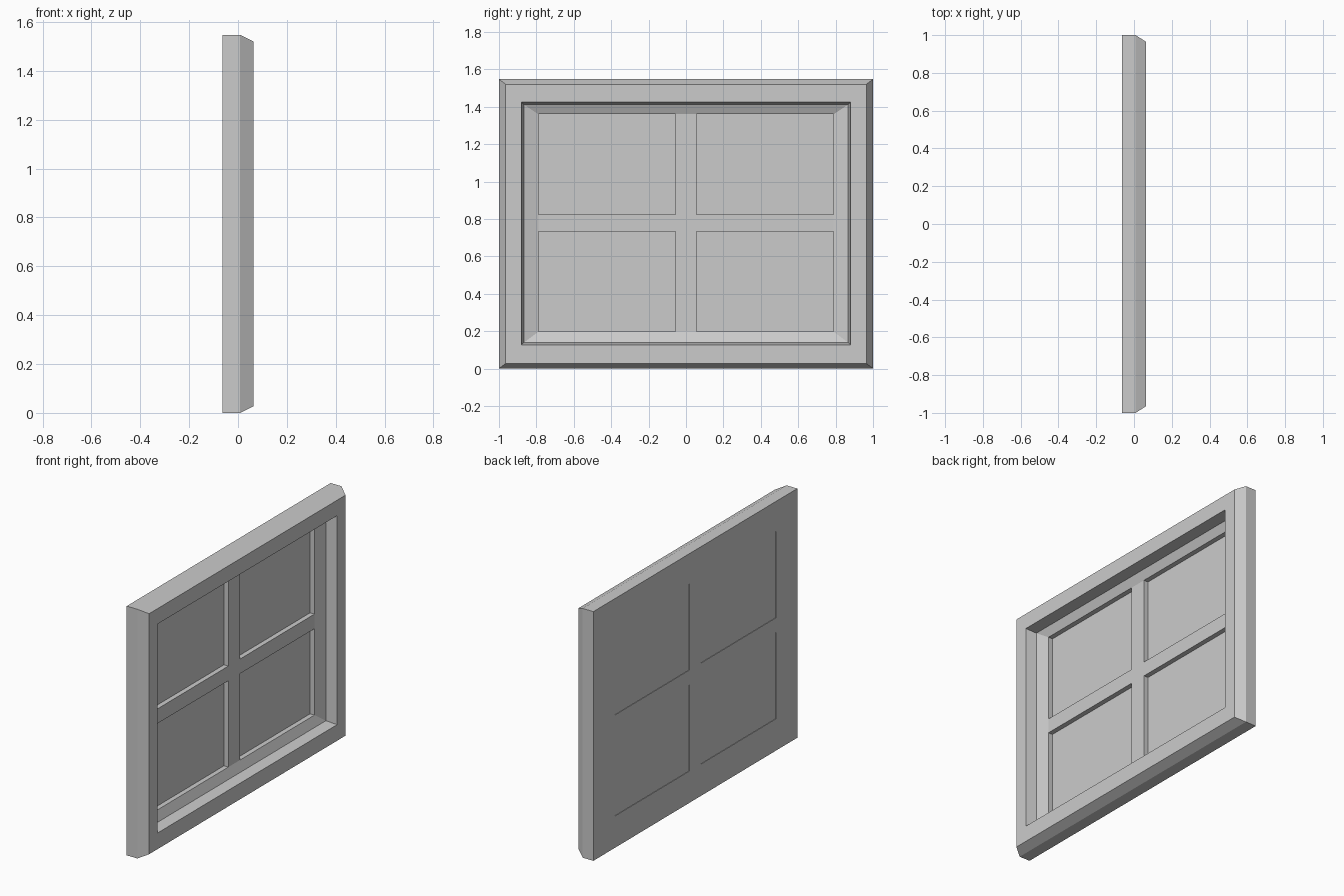
import bpy, bmesh

if "Cube" in bpy.data.objects:
    bpy.data.objects.remove(bpy.data.objects["Cube"])

X0, X1 = -0.064, 0.064          # back and front of the window
BAR_X = -0.027                  # front of the glazing bars
HY, HZ0, HZ1 = 0.789, 0.197, 1.36   # glazed area
BY, BZ0, BZ1 = 0.056, 0.733, 0.824  # centre bar and cross bar


def finish(bm, name):
    bmesh.ops.recalc_face_normals(bm, faces=bm.faces[:])
    mesh = bpy.data.meshes.new(name)
    bm.to_mesh(mesh)
    bm.free()
    obj = bpy.data.objects.new(name, mesh)
    bpy.context.collection.objects.link(obj)
    return obj


def box(name, x0, x1, y0, y1, z0, z1):
    bm = bmesh.new()
    bmesh.ops.create_cube(bm, size=1)
    for v in bm.verts:
        v.co = (x1 if v.co.x > 0 else x0,
                y1 if v.co.y > 0 else y0,
                z1 if v.co.z > 0 else z0)
    return finish(bm, name)


# Frame: rectangular loops (x, half width, bottom, top) bridged into a closed moulding
profile = [
    (X0, HY, HZ0, HZ1),
    (X0, 1.0, 0.0, 1.547),
    (0.009, 1.0, 0.0, 1.547),
    (X1, 0.964, 0.027, 1.52),
    (X1, 0.88, 0.127, 1.424),
    (-0.003, 0.867, 0.139, 1.412),
    (BAR_X, HY, HZ0, HZ1),
]
bm = bmesh.new()
loops = [[bm.verts.new(p) for p in ((x, -y, a), (x, y, a), (x, y, b), (x, -y, b))]
         for x, y, a, b in profile]
for i, loop in enumerate(loops):
    nxt = loops[(i + 1) % len(loops)]
    for k in range(4):
        j = (k + 1) % 4
        bm.faces.new((loop[k], loop[j], nxt[j], nxt[k]))
finish(bm, "window_frame")

# Glazing bars
box("vertical_bar", X0, BAR_X, -BY, BY, HZ0, HZ1)
for side, y0, y1 in (("left", -HY, -BY), ("right", BY, HY)):
    box(f"cross_bar_{side}", X0, BAR_X, y0, y1, BZ0, BZ1)
    # Panes, set just in from the back
    for row, z0, z1 in (("lower", HZ0, BZ0), ("upper", BZ1, HZ1)):
        box(f"pane_{row}_{side}", -0.061, -0.057, y0, y1, z0, z1)
